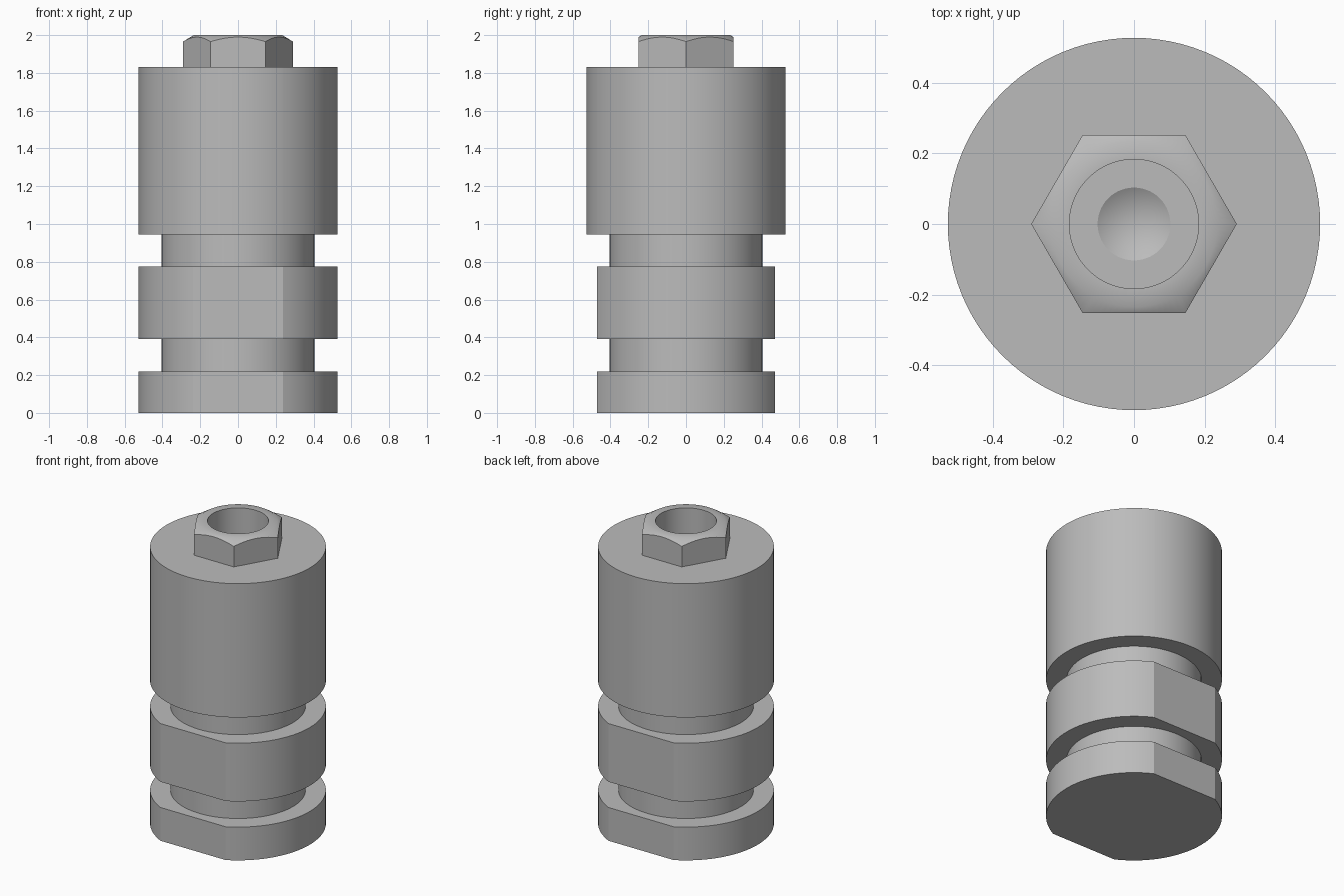
import bpy, bmesh
from math import pi, sin, cos, asin, radians

cube = bpy.data.objects.get("Cube")
if cube:
    bpy.data.objects.remove(cube, do_unlink=True)

steel = bpy.data.materials.new("grey steel")
steel.use_nodes = True
GREY = (0.5, 0.5, 0.5, 1)
steel.diffuse_color = GREY
steel.node_tree.nodes["Principled BSDF"].inputs["Base Color"].default_value = GREY

R, NECK, FLAT = 0.527, 0.405, 0.47      # body radius, groove radius, half width across flats
BORE, DRILL = 0.183, 0.103              # socket radius, drill point radius
SEAT, TOP = 1.83, 2.0                   # bottom and top of the hex head
HEX, FACE = 0.252, 0.235                # head half width across flats, flat top radius

# Even angles plus the exact corners of the two flats
corner = asin(FLAT / R)
ANGLES = sorted([2 * pi * i / 96 for i in range(96)] +
                [corner, pi - corner, pi + corner, 2 * pi - corner])


def loft(name, rings, smooth, start_cap=False, tip=None):
    """Skin a stack of rings; each ring gives (radius, height) for an angle."""
    bm = bmesh.new()
    loops = []
    for ring in rings:
        loop = []
        for a in ANGLES:
            r, z = ring(a)
            loop.append(bm.verts.new((r * cos(a), r * sin(a), z)))
        loops.append(loop)
    n = len(ANGLES)
    for low, high in zip(loops, loops[1:]):
        for i in range(n):
            j = (i + 1) % n
            bm.faces.new((low[i], low[j], high[j], high[i]))
    if start_cap:
        bm.faces.new(loops[0][::-1])
    if tip is not None:
        v = bm.verts.new((0, 0, tip))
        for i in range(n):
            bm.faces.new((loops[-1][i], loops[-1][(i + 1) % n], v))
    mesh = bpy.data.meshes.new(name)
    bm.to_mesh(mesh)
    bm.free()
    mesh.materials.append(steel)
    obj = bpy.data.objects.new(name, mesh)
    bpy.context.collection.objects.link(obj)
    bpy.ops.object.select_all(action='DESELECT')
    obj.select_set(True)
    bpy.context.view_layer.objects.active = obj
    bpy.ops.object.shade_smooth_by_angle(angle=radians(smooth))


def circle(r, z):
    return lambda a: (r, z)


def flatted(z):
    return lambda a: (min(R, FLAT / max(abs(sin(a)), 0.01)), z)


def hex_radius(a):
    return HEX / cos(a % (pi / 3) - pi / 6)


def hex_base(a):
    return hex_radius(a), SEAT


def hex_chamfer(a):
    r = hex_radius(a)
    return r, TOP - (r - FACE) * 0.62


# Body: two flatted collars, two grooves, the barrel and the blind socket
loft("body", [
    flatted(0), flatted(0.22), circle(NECK, 0.22), circle(NECK, 0.39),
    flatted(0.39), flatted(0.775), circle(NECK, 0.775), circle(NECK, 0.945),
    circle(R, 0.945), circle(R, SEAT), circle(BORE, SEAT),
    circle(BORE, 1.4), circle(DRILL, 1.4)], 20, start_cap=True, tip=1.34)

# Hex head with a conical chamfer and an open bore
loft("hex_head", [
    hex_base, hex_chamfer, circle(FACE, TOP),
    circle(BORE, TOP), circle(BORE, SEAT)], 35)
